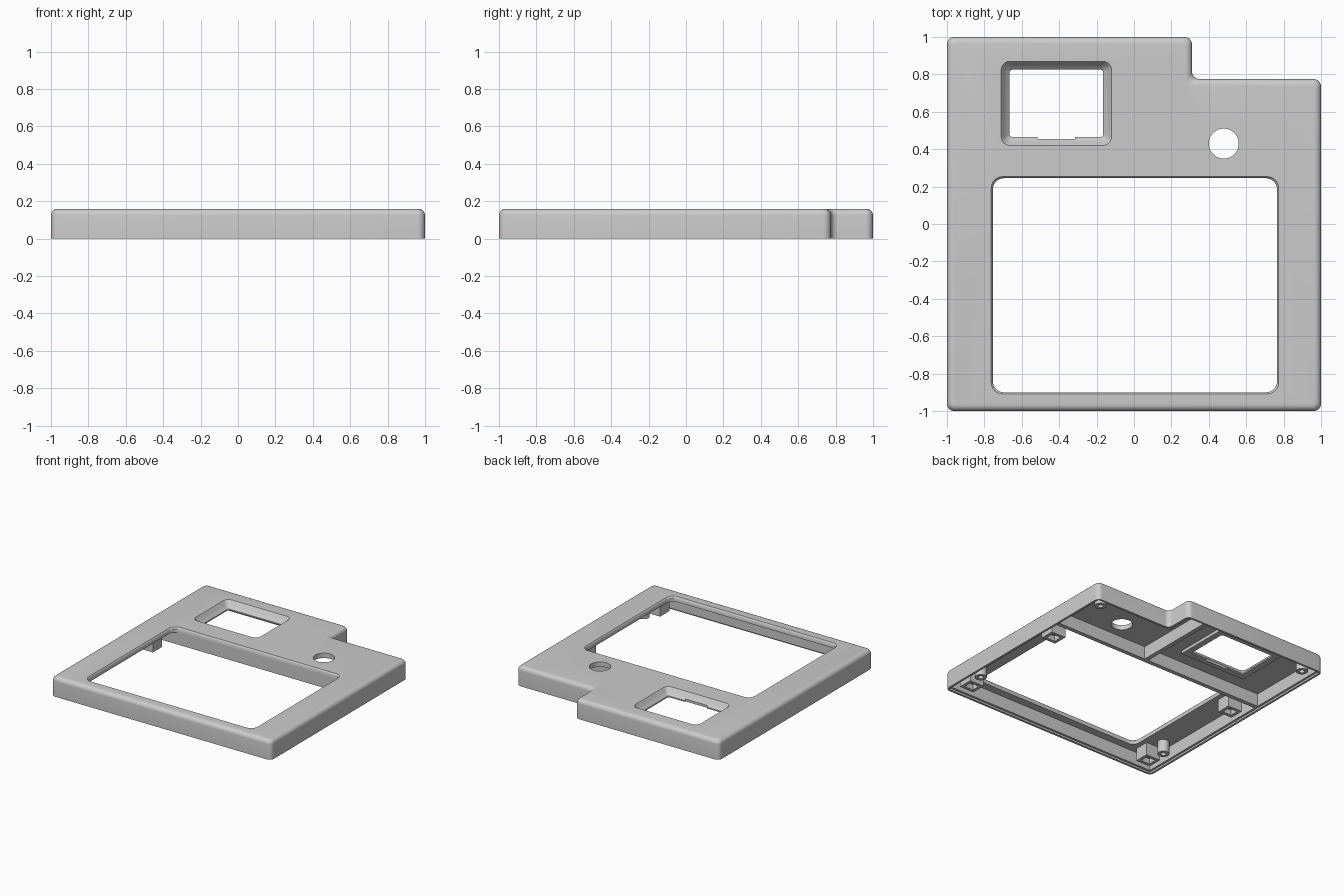
import bpy, bmesh, math
from mathutils import Vector

old = bpy.data.objects.get("Cube")
if old:
    bpy.data.objects.remove(old)

grey = bpy.data.materials.new("plain grey plastic")
grey.use_nodes = True
grey.diffuse_color = (0.6, 0.6, 0.6, 1)
grey.node_tree.nodes["Principled BSDF"].inputs["Base Color"].default_value = grey.diffuse_color

HEIGHT, PLATE, WALL = 0.16, 0.04, 0.035
CEILING = HEIGHT - PLATE


def rounded(points, radius, steps=6):
    """Round every corner of a polygon with an arc."""
    out = []
    for i, p in enumerate(points):
        p = Vector(p)
        a = p + (Vector(points[i - 1]) - p).normalized() * radius
        b = p + (Vector(points[(i + 1) % len(points)]) - p).normalized() * radius
        for k in range(steps + 1):
            t = k / steps * math.pi / 2
            out.append(a + b - p + (p - b) * math.cos(t) + (p - a) * math.sin(t))
    return out


def rect(x0, x1, y0, y1):
    return [(x0, y0), (x1, y0), (x1, y1), (x0, y1)]


def circle(x, y, r, n=32):
    return [(x + r * math.cos(math.tau * i / n), y + r * math.sin(math.tau * i / n)) for i in range(n)]


def loft(name, layers):
    """Closed solid from a rising stack of (outline, z) layers."""
    bm = bmesh.new()
    rings = [[bm.verts.new((p[0], p[1], z)) for p in outline] for outline, z in layers]
    n = len(rings[0])
    bm.faces.new(rings[0][::-1])
    bm.faces.new(rings[-1])
    for low, high in zip(rings, rings[1:]):
        for i in range(n):
            j = (i + 1) % n
            bm.faces.new((low[i], low[j], high[j], high[i]))
    bm.normal_update()
    mesh = bpy.data.meshes.new(name)
    bm.to_mesh(mesh)
    bm.free()
    ob = bpy.data.objects.new(name, mesh)
    mesh.materials.append(grey)
    bpy.context.collection.objects.link(ob)
    return ob


def prism(name, outline, z0, z1):
    return loft(name, [(outline, z0), (outline, z1)])


def cut(ob, cutters):
    bpy.context.view_layer.objects.active = ob
    for c in cutters:
        m = ob.modifiers.new("cut", "BOOLEAN")
        m.operation, m.solver, m.object = "DIFFERENCE", "EXACT", c
        bpy.ops.object.modifier_apply(modifier=m.name)


def smooth(ob):
    bpy.ops.object.select_all(action="DESELECT")
    ob.select_set(True)
    bpy.context.view_layer.objects.active = ob
    bpy.ops.object.shade_smooth_by_angle(angle=math.radians(35))


# Outer shape: square with one stepped corner
def stepped(d):
    return [(-1 + d, -1 + d), (1 - d, -1 + d), (1 - d, 0.775 - d),
            (0.31 - d, 0.775 - d), (0.31 - d, 1 - d), (-1 + d, 1 - d)]


def body_outline(d):
    return rounded(stepped(d), 0.04 - d * 0.6)


EDGE = 0.035
layers = [(body_outline(0), 0)]
for k in range(6):
    t = k / 5 * math.pi / 2
    layers.append((body_outline(EDGE * (1 - math.cos(t))), HEIGHT - EDGE * (1 - math.sin(t))))
cover = loft("cover", layers)

# Hollow underside: three pockets leave the ribs standing between them
w = 1 - WALL
pockets = [
    prism("front_pocket", rect(-w, w, -w, 0.25), -0.1, CEILING),
    prism("screen_pocket", rect(-w, 0.10, 0.285, w), -0.1, CEILING),
    prism("button_pocket", [(0.135, 0.285), (w, 0.285), (w, 0.775 - WALL),
                            (0.31 - WALL, 0.775 - WALL), (0.31 - WALL, w), (0.135, w)], -0.1, CEILING),
]
# Rebate along the inside of the bottom rim
rebate = prism("rim_rebate", stepped(WALL / 2), -0.1, 0.015)

# Openings through the top
window_layers = [(0, -0.1), (0, 0.148), (0.004, 0.155), (0.01, 0.162), (0.01, 0.2)]
window = loft("window_cutter", [(rounded(rect(-0.755 - o, 0.765 + o, -0.9 - o, 0.245 + o), 0.06), z)
                                for o, z in window_layers])
hole = prism("button_hole_cutter", circle(0.48, 0.43, 0.08, 48), -0.1, 0.3)
bezel_layers = [(0, -0.1), (0, 0.105), (0.025, 0.13), (0.033, 0.145), (0.045, 0.16), (0.047, 0.2)]
opening = loft("screen_cutter", [(rounded(rect(-0.665 - o, -0.165 + o, 0.465 - o, 0.825 + o), 0.015 + o * 0.7), z)
                                 for o, z in bezel_layers])
tab_slot = prism("tab_slot_cutter", rect(-0.515, -0.315, 0.455, 0.48), -0.1, 0.115)
cutters = pockets + [rebate, window, hole, opening, tab_slot]
cut(cover, cutters)
smooth(cover)

# Thickened frame under the sunken screen opening
frame = prism("screen_frame", rect(-0.715, -0.115, 0.415, 0.875), 0.095, CEILING + 0.002)
cut(frame, [opening, tab_slot])
smooth(frame)

# Screw posts with blind holes
for i, (x, y) in enumerate([(0.89, -0.72), (-0.89, -0.72), (0.89, 0.67), (-0.89, 0.89)]):
    post = prism("screw_post_%d" % (i + 1), circle(x, y, 0.045), 0.02, CEILING + 0.005)
    drill = prism("post_drill_%d" % (i + 1), circle(x, y, 0.02), -0.05, 0.1)
    cut(post, [drill])
    smooth(post)
    cutters.append(drill)

# Square clip blocks with pockets
for i, (x, y) in enumerate([(0.86, -0.86), (-0.86, -0.86), (0.86, 0.09), (-0.86, 0.09)]):
    block = prism("clip_block_%d" % (i + 1), rect(x - 0.065, x + 0.065, y - 0.06, y + 0.06), 0.015, CEILING + 0.005)
    socket = prism("clip_socket_%d" % (i + 1), rect(x - 0.04, x + 0.04, y - 0.035, y + 0.035), -0.05, 0.06)
    cut(block, [socket])
    cutters.append(socket)

for c in cutters:
    c.hide_render = True
    c.hide_viewport = True
